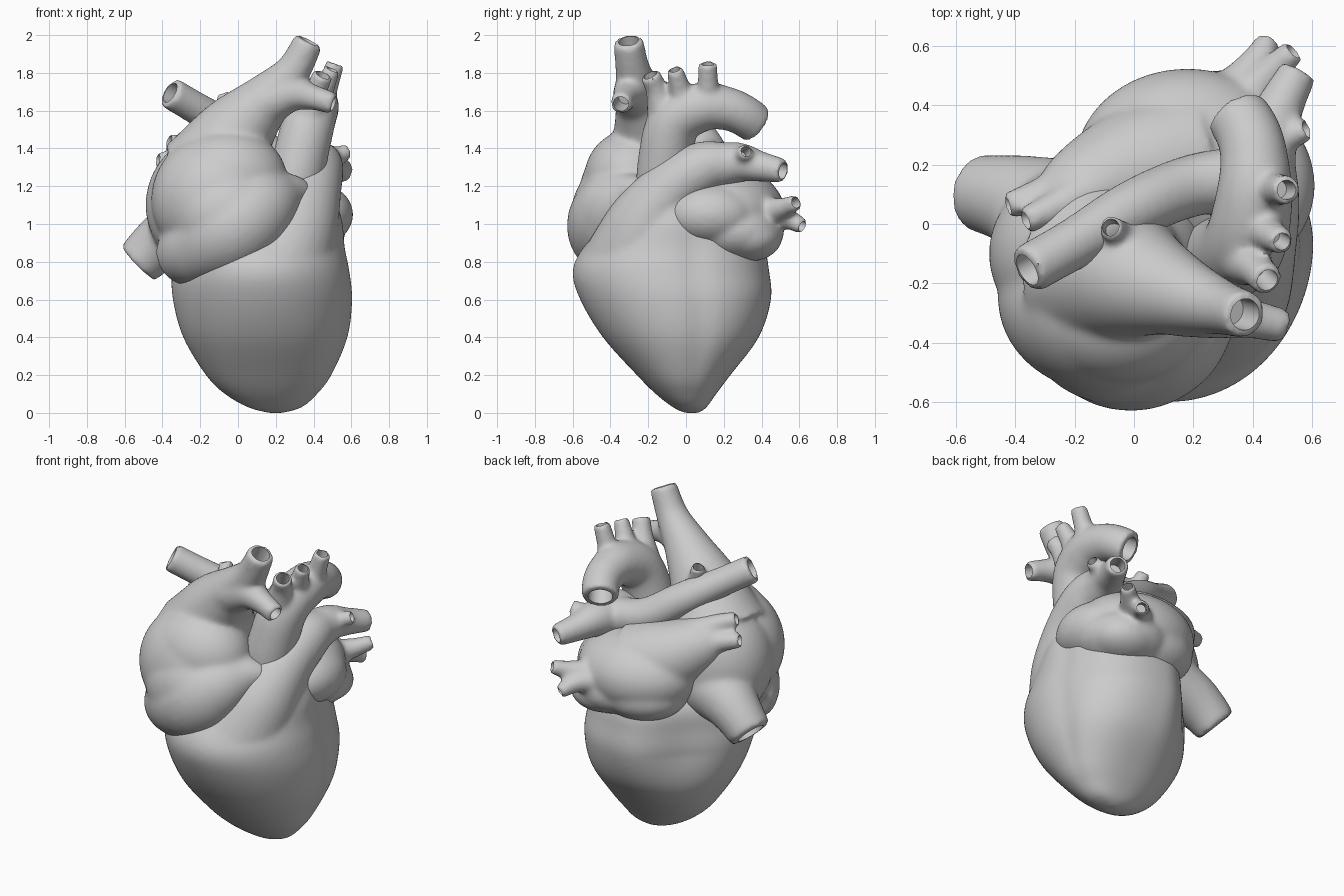
import bpy, bmesh, math
from mathutils import Vector, Matrix

if "Cube" in bpy.data.objects:
    bpy.data.objects.remove(bpy.data.objects["Cube"])


def spline(pts, steps=8):
    """Catmull-Rom through tuples of any length."""
    p = [pts[0]] + list(pts) + [pts[-1]]
    out = []
    for i in range(1, len(p) - 2):
        for s in range(steps):
            t = s / steps
            out.append([0.5 * (2 * b + (c - a) * t + (2 * a - 5 * b + 4 * c - d) * t * t
                               + (3 * b - a - 3 * c + d) * t ** 3)
                        for a, b, c, d in zip(*p[i - 1:i + 3])])
    out.append(list(pts[-1]))
    return out


def skin(bm, rings):
    """Closed solid from a stack of vertex rings."""
    vr = [[bm.verts.new(c) for c in r] for r in rings]
    n = len(vr[0])
    for a, b in zip(vr, vr[1:]):
        for i in range(n):
            bm.faces.new((a[i], a[(i + 1) % n], b[(i + 1) % n], b[i]))
    bm.faces.new(vr[0][::-1])
    bm.faces.new(vr[-1])


def tube(bm, pts, n=28):
    """Tapered tube through (x, y, z, radius); returns end, direction, radius."""
    s = spline(pts)
    pos = [Vector(q[:3]) for q in s]
    rings, quat, prev = [], None, None
    for i, q in enumerate(s):
        t = (pos[min(i + 1, len(s) - 1)] - pos[max(i - 1, 0)]).normalized()
        quat = t.to_track_quat('Z', 'Y') if prev is None else prev.rotation_difference(t) @ quat
        prev = t
        rings.append([pos[i] + quat @ Vector((math.cos(k * math.tau / n), math.sin(k * math.tau / n), 0)) * q[3]
                      for k in range(n)])
    skin(bm, rings)
    return pos[-1], prev, s[-1][3]


def blob(bm, c, r):
    bmesh.ops.create_uvsphere(bm, u_segments=40, v_segments=24, radius=1,
                              matrix=Matrix.Translation(c) @ Matrix.Diagonal((*r, 1)))


def to_object(bm, name):
    bmesh.ops.recalc_face_normals(bm, faces=bm.faces)
    me = bpy.data.meshes.new(name)
    bm.to_mesh(me)
    bm.free()
    ob = bpy.data.objects.new(name, me)
    bpy.context.collection.objects.link(ob)
    return ob


def part(name, blobs=(), tubes=(), vessels=(), loft=None, smooth=8):
    """Fuse blobs, solid tubes and open-ended vessels into one soft form."""
    bm, bores = bmesh.new(), bmesh.new()
    if loft:
        skin(bm, loft)
    for c, r in blobs:
        blob(bm, c, r)
    for t in tubes:
        tube(bm, t)
    for v in vessels:
        e, d, r = tube(bm, v)
        a, b = e - d * min(0.12, r * 2), e + d * 0.05
        tube(bores, [(*a, r * 0.64), (*b, r * 0.68)])
    ob = to_object(bm, name)
    cut = to_object(bores, name + "_bores")
    cut.hide_render = True
    m = ob.modifiers.new("fuse", 'REMESH')
    m.mode, m.voxel_size = 'VOXEL', 0.0135
    m = ob.modifiers.new("soften", 'SMOOTH')
    m.factor, m.iterations = 0.5, smooth
    if vessels:
        m = ob.modifiers.new("hollow", 'BOOLEAN')
        m.operation, m.solver, m.object = 'DIFFERENCE', 'EXACT', cut
    dg = bpy.context.evaluated_depsgraph_get()
    me = bpy.data.meshes.new_from_object(ob.evaluated_get(dg))
    ob.modifiers.clear()
    ob.data = me
    bpy.data.objects.remove(cut)
    bpy.ops.object.select_all(action='DESELECT')
    ob.select_set(True)
    bpy.context.view_layer.objects.active = ob
    bpy.ops.object.shade_smooth_by_angle(angle=math.radians(50))
    return ob


# Ventricles: stacked sections (z, x min, x max, y min, y max) with a groove down one side
sections = [(0, .16, .24, -.01, .07), (.03, .05, .34, -.07, .11), (.1, -.07, .42, -.16, .16),
            (.2, -.17, .495, -.26, .235), (.4, -.29, .58, -.44, .385), (.6, -.345, .605, -.56, .45),
            (.75, -.35, .59, -.6, .44), (.88, -.33, .565, -.54, .41), (1.0, -.25, .555, -.41, .3),
            (1.1, -.1, .525, -.31, .2), (1.19, .15, .48, -.2, .12)]
rings = []
for z, x0, x1, y0, y1 in spline(sections, 6):
    ring = []
    for k in range(96):
        a = k * math.tau / 96
        g = (a - math.radians(14) + math.pi) % math.tau - math.pi
        f = 1 - 0.03 * math.exp(-(g / 0.14) ** 2) * min(1, z / 0.4)
        # fullness of each quarter: back right full, back left flat, front left fuller low down
        quarter = (0.06, -0.15 * min(1, max(0, (z - .25) / .35)), max(-.03, .1 * (.5 - z)), 0)[int(a / math.tau * 4)]
        f += quarter * math.sin(2 * a) ** 2
        ring.append(((x0 + x1) / 2 + (x1 - x0) / 2 * f * math.cos(a),
                     (y0 + y1) / 2 + (y1 - y0) / 2 * f * math.sin(a), z))
    rings.append(ring)

# Ventricles with the pulmonary trunk and its branches
part("ventricles_and_pulmonary_artery", loft=rings, smooth=14, tubes=[
    [(.22, -.25, .8, .3), (.32, -.2, 1.0, .22), (.39, -.07, 1.19, .16), (.42, .1, 1.3, .14), (.44, .25, 1.32, .1)],
], vessels=[
    [(.4, .05, 1.28, .14), (.44, .26, 1.325, .11), (.49, .39, 1.305, .082), (.555, .515, 1.28, .065)],
    [(.46, .27, 1.33, .06), (.52, .295, 1.36, .048), (.585, .32, 1.385, .043)],
    [(.42, .16, 1.32, .11), (.2, .13, 1.355, .105), (0, .05, 1.48, .1), (-.2, -.065, 1.6, .087),
     (-.36, -.155, 1.695, .085)],
])

# Right atrium with the two great veins
part("right_atrium_and_veins", smooth=20, blobs=[
    ((-.09, -.25, 1.13), (.37, .32, .36)),
    ((-.12, -.1, 1.1), (.37, .32, .38)),
    ((-.05, -.33, 1.05), (.32, .28, .29)),
    ((-.05, -.29, 1.24), (.31, .25, .26)),
], tubes=[
    [(-.31, -.18, .82, .15), (-.22, -.3, .87, .195), (-.04, -.39, .97, .238), (.12, -.36, 1.09, .215),
     (.27, -.28, 1.16, .12), (.37, -.24, 1.18, .05)],
], vessels=[
    [(-.11, -.14, 1.28, .31), (-.01, -.18, 1.48, .215), (.15, -.235, 1.66, .14), (.29, -.28, 1.81, .095),
     (.375, -.305, 1.97, .08)],
    [(.14, -.25, 1.64, .13), (.28, -.29, 1.69, .1), (.4, -.32, 1.67, .068), (.51, -.345, 1.635, .06)],
    [(-.04, -.06, 1.52, .07), (-.06, -.03, 1.62, .05), (-.08, -.01, 1.69, .044)],
    [(-.18, -.01, 1.0, .24), (-.34, .06, .94, .175), (-.44, .09, .875, .145), (-.53, .105, .79, .128)],
])

# Left atrium with the pulmonary veins
part("left_atrium", smooth=18, blobs=[
    ((.18, .2, 1.06), (.38, .325, .25)),
    ((.3, .26, .96), (.27, .26, .17)),
    ((.42, .13, 1.05), (.19, .245, .165)),
    ((.35, .33, .93), (.2, .18, .13)),
    ((.12, .26, .96), (.28, .24, .17)),
], tubes=[
    [(.2, .22, 1.1, .24), (0, .17, 1.17, .22), (-.2, .1, 1.28, .15), (-.28, .07, 1.34, .08)],
], vessels=[
    [(.3, .35, 1.05, .1), (.45, .5, 1.08, .06), (.54, .585, 1.115, .044)],
    [(.28, .38, 1.02, .1), (.39, .52, 1.03, .06), (.46, .62, .985, .044)],
    [(-.15, .14, 1.25, .12), (-.3, .1, 1.31, .065), (-.43, .06, 1.34, .046)],
    [(-.12, .12, 1.3, .12), (-.25, .06, 1.39, .065), (-.37, .01, 1.44, .046)],
])

# Aorta: ascending part, arch and three upper branches
arch = [(.27, -.12, 1.08, .15), (.325, -.11, 1.33, .145), (.375, -.06, 1.54, .14), (.405, .09, 1.62, .13),
        (.405, .22, 1.61, .115), (.385, .305, 1.575, .11), (.345, .37, 1.53, .107)]
branches = [[(bx, by, 1.6, .09), ((bx + ex) / 2, (by + ey) / 2, 1.71, .06), (ex, ey, ez, r)]
            for bx, by, ex, ey, ez, r in [(.38, -.12, .45, -.19, 1.79, .056), (.4, 0, .5, -.06, 1.82, .044),
                                          (.42, .12, .515, .115, 1.85, .049)]]
part("aorta", vessels=[arch] + branches, smooth=10)
